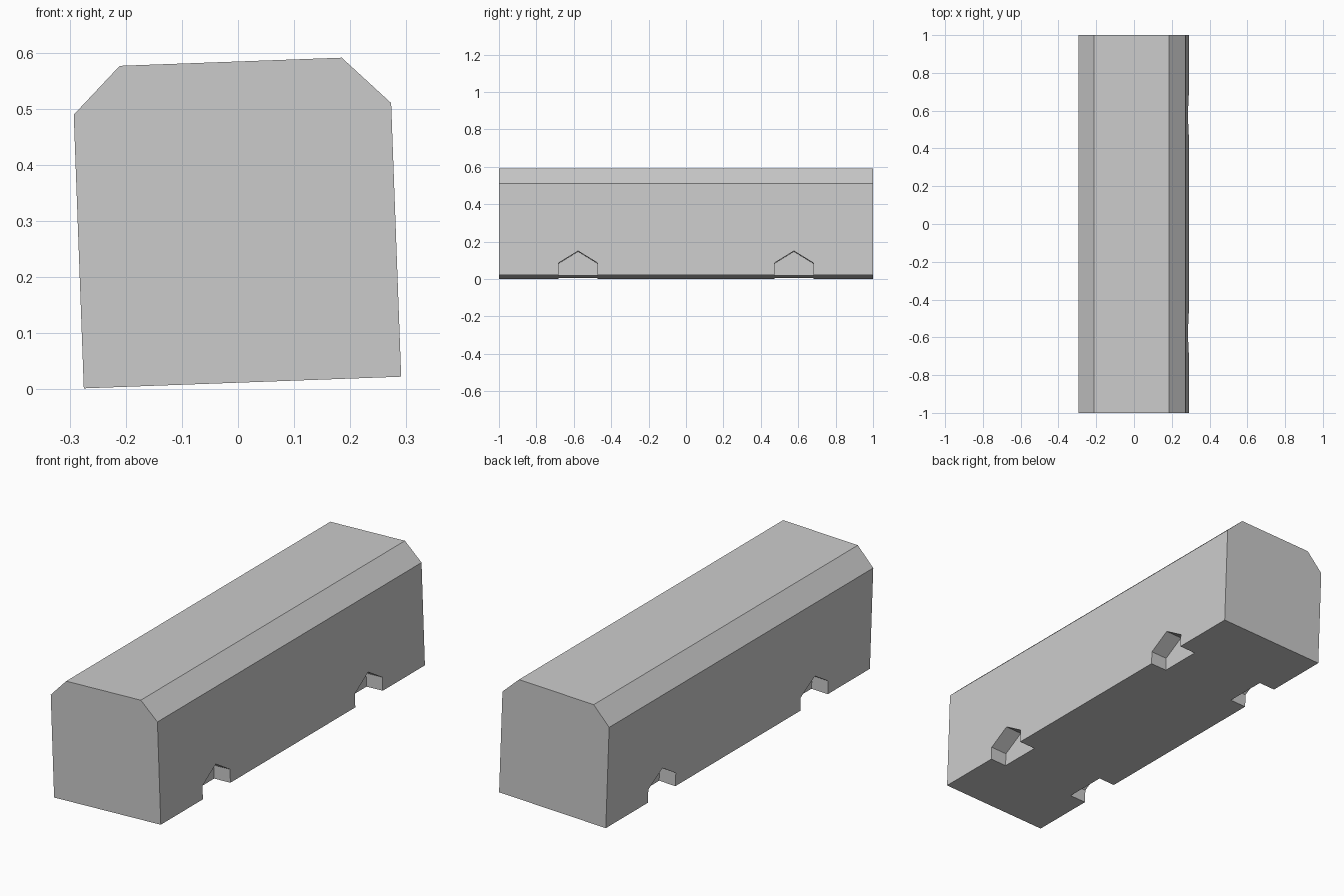
import bpy, bmesh, math
from mathutils import Matrix

if "Cube" in bpy.data.objects:
    bpy.data.objects.remove(bpy.data.objects["Cube"])

# whole block leans slightly about its long axis
TILT = Matrix.Translation((0.008, 0, 0.012)) @ Matrix.Rotation(math.radians(-2.1), 4, 'Y')


def prism(name, points, offset):
    """Extrude a closed 3D outline along an offset vector."""
    bm = bmesh.new()
    face = bm.faces.new([bm.verts.new(p) for p in points])
    new = bmesh.ops.extrude_face_region(bm, geom=[face])['geom']
    bmesh.ops.translate(bm, vec=offset,
                        verts=[v for v in new if isinstance(v, bmesh.types.BMVert)])
    bmesh.ops.recalc_face_normals(bm, faces=bm.faces)
    bm.transform(TILT)
    mesh = bpy.data.meshes.new(name)
    bm.to_mesh(mesh)
    bm.free()
    obj = bpy.data.objects.new(name, mesh)
    bpy.context.collection.objects.link(obj)
    return obj


# long block with chamfered top edges
half = [(0.283, 0), (0.283, 0.488), (0.198, 0.572)]
outline = half + [(-x, z) for x, z in reversed(half)]
block = prism("barrier_block", [(x, -1, z) for x, z in outline], (0, 2, 0))

# house-shaped lifting notches along both bottom edges
notch = [(-0.104, -0.1), (0.104, -0.1), (0.104, 0.064), (0, 0.128), (-0.104, 0.064)]
for side in (-1, 1):
    for y in (-0.577, 0.577):
        cutter = prism("notch_cutter",
                       [(side * 0.197, y + dy, z) for dy, z in notch],
                       (side * 0.2, 0, 0))
        mod = block.modifiers.new("notch", 'BOOLEAN')
        mod.operation = 'DIFFERENCE'
        mod.solver = 'EXACT'
        mod.object = cutter
        cutter.hide_render = True
        cutter.hide_set(True)
